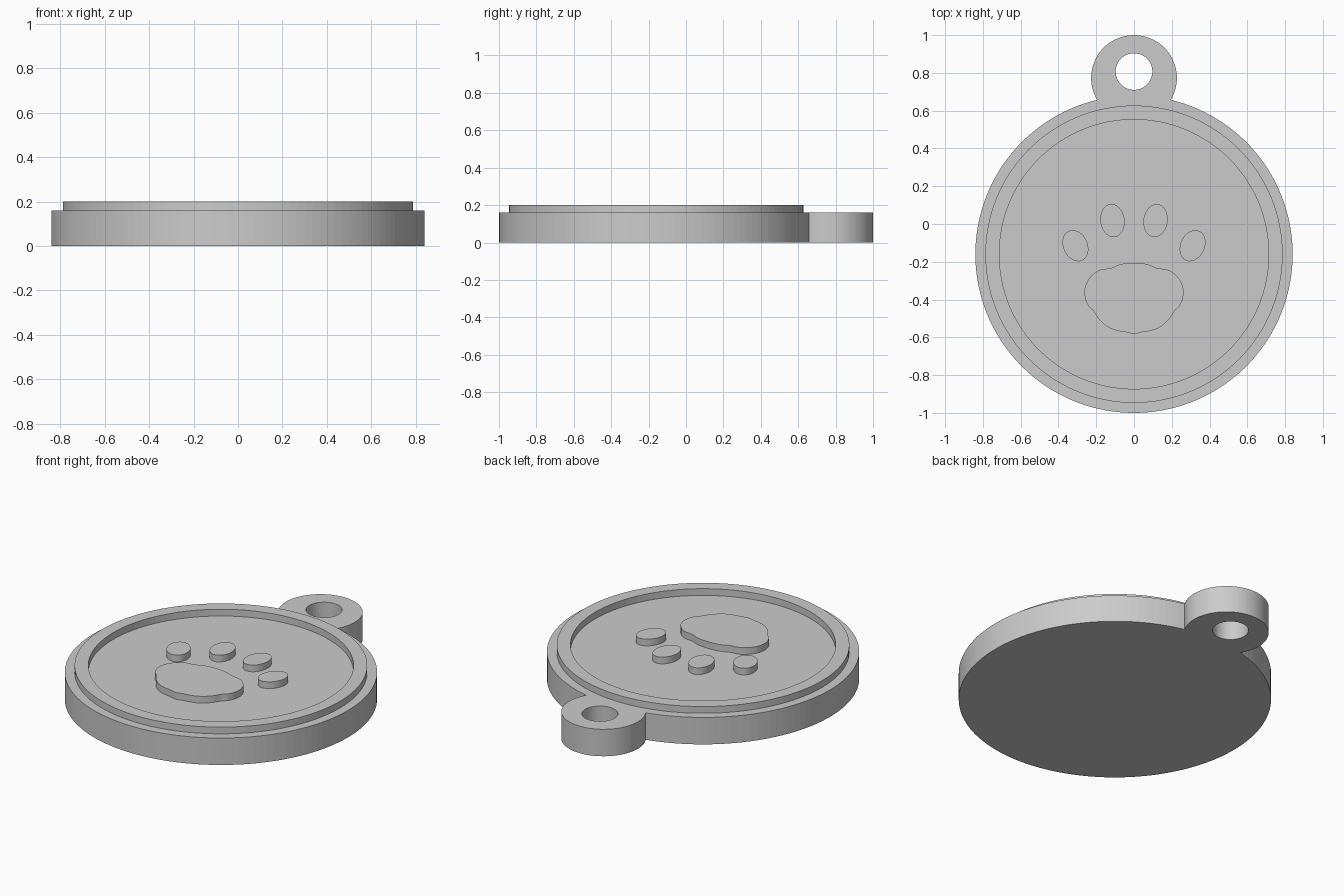
import bpy
import bmesh
from math import sin, cos, atan2, sqrt, radians, pi

if "Cube" in bpy.data.objects:
    bpy.data.objects.remove(bpy.data.objects["Cube"])

grey = bpy.data.materials.new("grey")
grey.diffuse_color = (0.6, 0.6, 0.6, 1)
grey.use_nodes = True
grey.node_tree.nodes["Principled BSDF"].inputs["Base Color"].default_value = grey.diffuse_color


def arc(cx, cy, r, a0, a1, n):
    """Points along an arc, end point left out."""
    return [(cx + r * cos(a0 + (a1 - a0) * i / n),
             cy + r * sin(a0 + (a1 - a0) * i / n)) for i in range(n)]


def circle(cx, cy, r, n=128):
    return arc(cx, cy, r, 0, 2 * pi, n)


def ellipse(cx, cy, rx, ry, tilt, n=48):
    c, s = cos(tilt), sin(tilt)
    return [(cx + x * c - y * s, cy + x * s + y * c)
            for x, y in ((rx * cos(2 * pi * i / n), ry * sin(2 * pi * i / n))
                         for i in range(n))]


def plate(name, loops, z0, z1, rounded=False):
    """Flat plate from closed outlines; inner loops become holes."""
    curve = bpy.data.curves.new(name, 'CURVE')
    curve.dimensions = '2D'
    curve.fill_mode = 'BOTH'
    curve.extrude = (z1 - z0) / 2
    curve.resolution_u = 5
    for loop in loops:
        spline = curve.splines.new('BEZIER' if rounded else 'POLY')
        pts = spline.bezier_points if rounded else spline.points
        pts.add(len(loop) - 1)
        for p, (x, y) in zip(pts, loop):
            if rounded:
                p.co = (x, y, 0)
                p.handle_left_type = p.handle_right_type = 'AUTO'
            else:
                p.co = (x, y, 0, 1)
        spline.use_cyclic_u = True
    ob = bpy.data.objects.new(name, curve)
    bpy.context.collection.objects.link(ob)
    bpy.ops.object.select_all(action='DESELECT')
    ob.select_set(True)
    bpy.context.view_layer.objects.active = ob
    bpy.ops.object.convert(target='MESH')
    ob = bpy.context.object
    # weld the caps to the walls and place at height
    bm = bmesh.new()
    bm.from_mesh(ob.data)
    bmesh.ops.remove_doubles(bm, verts=bm.verts, dist=1e-5)
    bmesh.ops.translate(bm, verts=bm.verts, vec=(0, 0, (z0 + z1) / 2))
    bmesh.ops.recalc_face_normals(bm, faces=bm.faces)
    for f in bm.faces:
        f.smooth = False
    bm.to_mesh(ob.data)
    bm.free()
    ob.data.materials.clear()
    ob.data.materials.append(grey)
    return ob


BASE, TOP, SINK = 0.16, 0.20, 0.01
CY, R = -0.16, 0.84          # disc
TY, TR = 0.773, 0.227        # hanging loop

# Disc and hanging loop as one outline, joined where the two circles cross
d = TY - CY
a = (d * d + R * R - TR * TR) / (2 * d)
h = sqrt(R * R - a * a)
phi, psi = atan2(h, a), atan2(h, a - d)
outline = (arc(0, CY, R, pi / 2 + phi, 5 * pi / 2 - phi, 128)
           + arc(0, TY, TR, pi / 2 - psi, pi / 2 + psi, 64))
plate("tag_body", [outline, circle(0, 0.807, 0.097, 64)], 0, BASE)

# Raised rim
plate("raised_rim", [circle(0, CY, 0.787), circle(0, CY, 0.713)],
      BASE - SINK, TOP)

# Paw pad, mirrored half outline
half = [(0, -.207), (.07, -.213), (.125, -.234), (.18, -.243), (.23, -.28),
        (.258, -.33), (.26, -.385), (.24, -.435), (.215, -.46), (.185, -.505),
        (.13, -.55), (.08, -.567), (.04, -.573), (0, -.582)]
pad = half + [(-x, y) for x, y in half[-2:0:-1]]
plate("paw_pad", [pad], BASE - SINK, TOP, rounded=True)

# Toes, mirrored left and right
for side, s in (("left", -1), ("right", 1)):
    plate(f"inner_toe_{side}",
          [ellipse(s * .114, .018, .064, .088, -s * radians(8))],
          BASE - SINK, TOP)
    plate(f"outer_toe_{side}",
          [ellipse(s * .31, -.115, .064, .086, -s * radians(25))],
          BASE - SINK, TOP)
